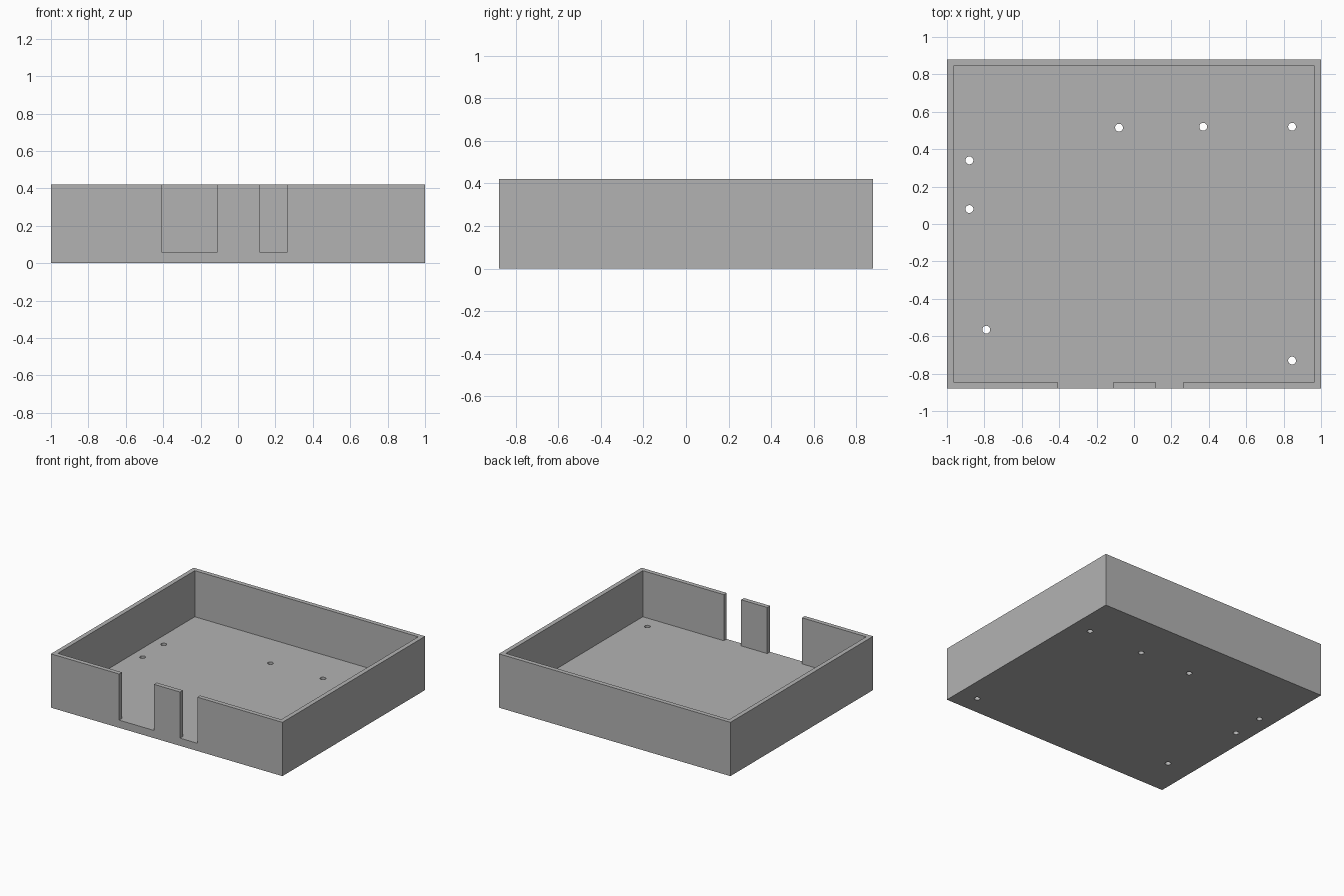
import bpy

WIDTH, DEPTH, HEIGHT = 2.0, 1.76, 0.42
WALL, FLOOR = 0.035, 0.06
HOLE_RADIUS = 0.021

if "Cube" in bpy.data.objects:
    bpy.data.objects.remove(bpy.data.objects["Cube"], do_unlink=True)

grey = bpy.data.materials.new("plain grey")
grey.use_nodes = True
grey.diffuse_color = (0.45, 0.45, 0.45, 1)
grey.node_tree.nodes["Principled BSDF"].inputs["Base Color"].default_value = grey.diffuse_color


def box(name, low, high):
    """Axis-aligned box between two corners."""
    centre = [(a + b) / 2 for a, b in zip(low, high)]
    bpy.ops.mesh.primitive_cube_add(size=1, location=centre)
    obj = bpy.context.object
    obj.name = name
    obj.scale = [b - a for a, b in zip(low, high)]
    bpy.ops.object.transform_apply(location=True, rotation=False, scale=True)
    obj.data.materials.append(grey)
    return obj


def cut(target, cutter):
    """Subtract the cutter, then discard it."""
    cutter.hide_render = True
    mod = target.modifiers.new("cut", 'BOOLEAN')
    mod.operation = 'DIFFERENCE'
    mod.solver = 'EXACT'
    mod.object = cutter
    bpy.context.view_layer.objects.active = target
    bpy.ops.object.modifier_apply(modifier=mod.name)
    bpy.data.objects.remove(cutter, do_unlink=True)


# Open tray with thin walls
x, y = WIDTH / 2, DEPTH / 2
tray = box("tray", (-x, -y, 0), (x, y, HEIGHT))
cut(tray, box("cavity_cutter", (WALL - x, WALL - y, FLOOR), (x - WALL, y - WALL, HEIGHT + 0.1)))

# Wide and narrow slots in the front wall, down to the floor
for left, right in ((-0.41, -0.11), (0.115, 0.265)):
    cut(tray, box("slot_cutter", (left, -y - 0.1, FLOOR), (right, 0.1 - y, HEIGHT + 0.1)))

# Mounting holes through the floor
holes = [(-0.08, 0.515), (0.37, 0.52), (0.845, 0.52), (-0.88, 0.34),
         (-0.88, 0.08), (-0.79, -0.565), (0.845, -0.73)]
for hx, hy in holes:
    bpy.ops.mesh.primitive_cylinder_add(vertices=32, radius=HOLE_RADIUS, depth=0.2,
                                        location=(hx, hy, FLOOR / 2))
    hole = bpy.context.object
    hole.name = "hole_cutter"
    hole.data.materials.append(grey)
    cut(tray, hole)

# Smooth hole walls, crisp edges elsewhere
bpy.ops.object.select_all(action='DESELECT')
tray.select_set(True)
bpy.context.view_layer.objects.active = tray
bpy.ops.object.shade_smooth_by_angle()
